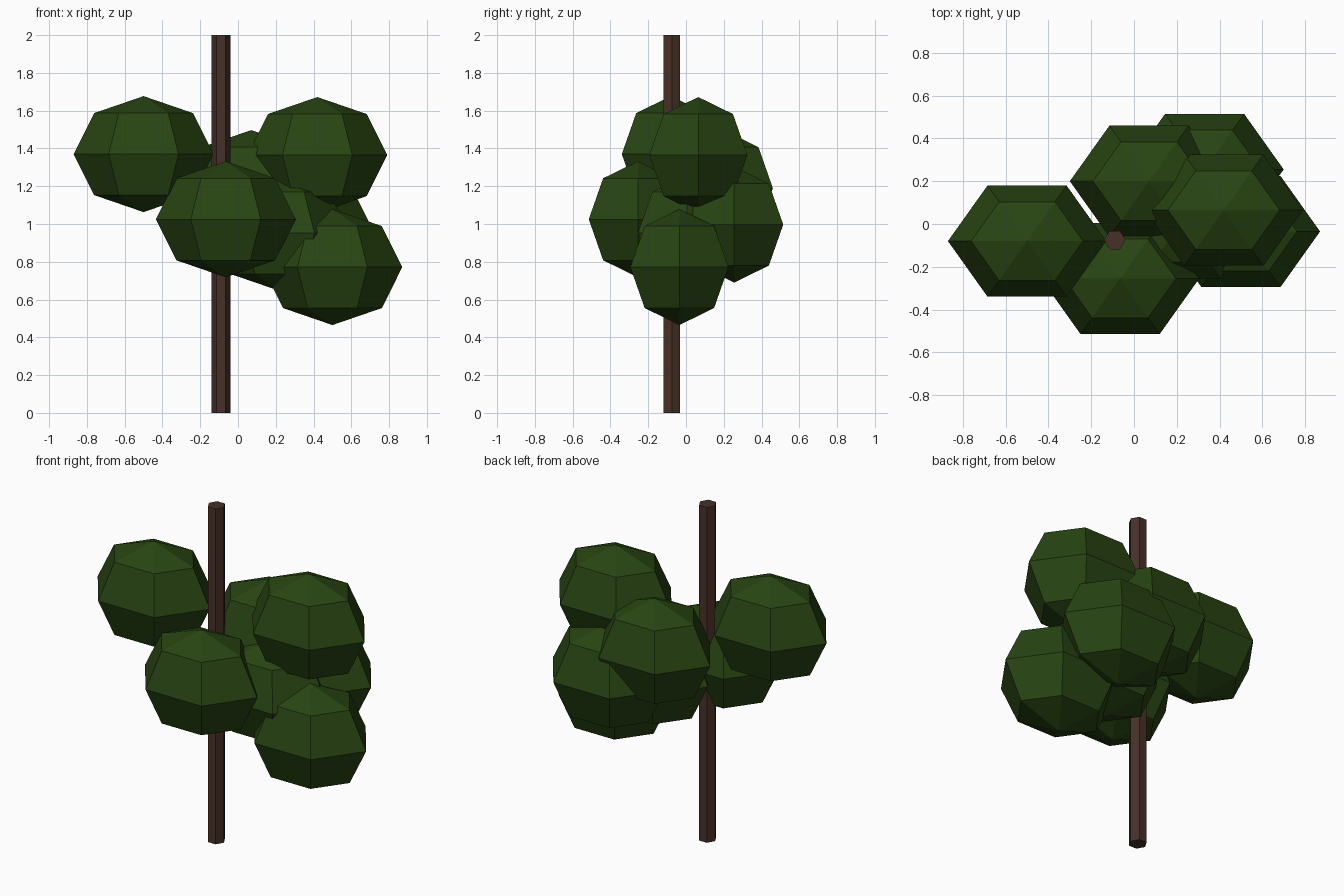
import bpy, bmesh, math

if "Cube" in bpy.data.objects:
    bpy.data.objects.remove(bpy.data.objects["Cube"])

SIDES = 6


def material(name, rgb):
    m = bpy.data.materials.new(name)
    m.diffuse_color = (*rgb, 1.0)
    m.use_nodes = True
    m.node_tree.nodes["Principled BSDF"].inputs["Base Color"].default_value = m.diffuse_color
    return m


leaf_green = material("leaf green", (0.021, 0.058, 0.006))
bark_brown = material("bark brown", (0.062, 0.030, 0.021))


def lathe(name, rings, centre, mat, y_scale=1.0):
    """Six-sided turned solid from (radius, z) pairs; radius 0 makes a tip."""
    bm = bmesh.new()
    loops = []
    for r, z in rings:
        if r == 0:
            loops.append([bm.verts.new((0, 0, z))] * SIDES)
        else:
            angles = [math.tau * i / SIDES for i in range(SIDES)]
            loops.append([bm.verts.new((r * math.cos(a), r * math.sin(a) * y_scale, z))
                          for a in angles])
    for low, high in zip(loops, loops[1:]):
        for i in range(SIDES):
            j = (i + 1) % SIDES
            corners = [low[i], low[j], high[j], high[i]]
            bm.faces.new(list(dict.fromkeys(corners)))
    for loop in (loops[0], loops[-1]):
        if loop[0] is not loop[1]:
            bm.faces.new(loop)
    bmesh.ops.recalc_face_normals(bm, faces=bm.faces[:])
    mesh = bpy.data.meshes.new(name)
    bm.to_mesh(mesh)
    bm.free()
    mesh.materials.append(mat)
    obj = bpy.data.objects.new(name, mesh)
    obj.location = centre
    bpy.context.collection.objects.link(obj)
    return obj


# Trunk
lathe("trunk", [(0.05, 0), (0.05, 2)], (-0.09, -0.075, 0), bark_brown)

# Leaf clumps: low-poly flattened balls, four bands high
RX, RY, RZ = 0.37, 0.30, 0.307
ball = [(0, -RZ)]
ball += [(RX * math.cos(a), RZ * math.sin(a)) for a in (-math.pi / 4, 0, math.pi / 4)]
ball += [(0, RZ)]

clumps = {
    "leaf_clump_upper_left": (-0.50, -0.08, 1.37),
    "leaf_clump_upper_right": (0.42, 0.065, 1.365),
    "leaf_clump_front": (-0.065, -0.255, 1.025),
    "leaf_clump_lower_right": (0.50, -0.035, 0.772),
    "leaf_clump_back": (0.07, 0.20, 1.19),
    "leaf_clump_back_right": (0.33, 0.255, 0.997),
    "leaf_clump_middle": (0.22, 0.005, 0.953),
}
for name, centre in clumps.items():
    lathe(name, ball, centre, leaf_green, RY / RX)
